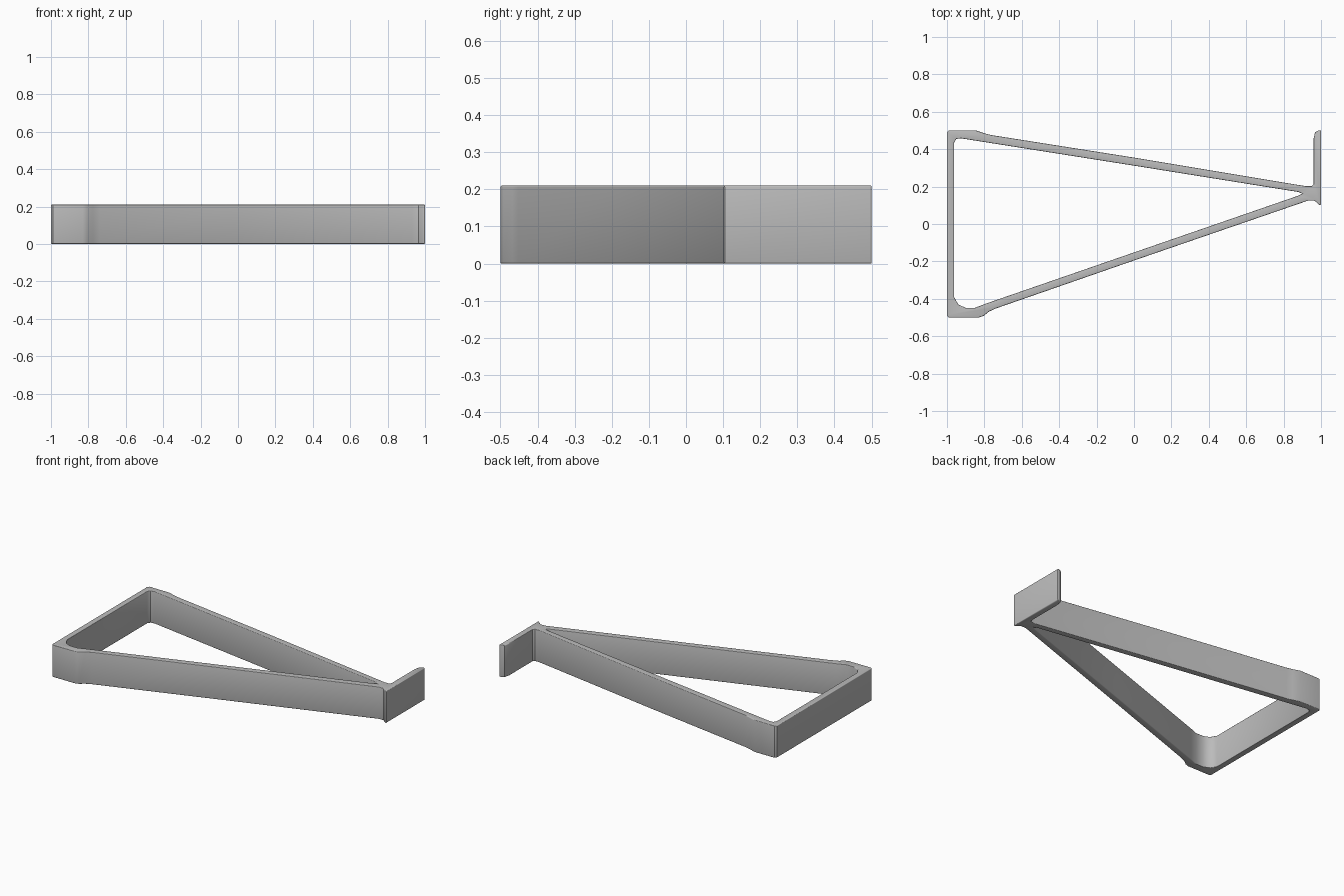
import bpy

cube = bpy.data.objects.get("Cube")
if cube:
    bpy.data.objects.remove(cube, do_unlink=True)

HEIGHT = 0.21
ROUND = 0.012

grey = bpy.data.materials.new("warm_grey")
grey.use_nodes = True
colour = (0.5, 0.5, 0.5, 1)
grey.diffuse_color = colour
grey.node_tree.nodes["Principled BSDF"].inputs["Base Color"].default_value = colour

# Plan of the frame: two struts, a back wall and an end plate
outer = [(-0.99, -0.5), (-0.83, -0.5), (-0.805, -0.492), (-0.775, -0.468), (-0.74, -0.452),
         (0, -0.195), (0.93, 0.125), (0.965, 0.125), (0.993, 0.1), (1, 0.105),
         (1, 0.5), (0.985, 0.5), (0.968, 0.49), (0.961, 0.46),
         (0.961, 0.215), (0.95, 0.202), (0.92, 0.202),
         (0, 0.355), (-0.76, 0.475), (-0.8, 0.485), (-0.845, 0.5), (-0.99, 0.5),
         (-1, 0.49), (-1, -0.49)]
opening = [(-0.962, -0.39), (-0.962, 0.435), (-0.95, 0.455), (-0.925, 0.458),
           (0, 0.312), (0.88, 0.171), (0.9, 0.162), (0.88, 0.152),
           (0, -0.152), (-0.79, -0.425), (-0.85, -0.448), (-0.9, -0.448), (-0.94, -0.43)]

plan = bpy.data.curves.new("bracket_frame", "CURVE")
plan.dimensions = "2D"
plan.fill_mode = "BOTH"
plan.extrude = HEIGHT / 2
for points in (outer, opening):
    spline = plan.splines.new("POLY")
    spline.points.add(len(points) - 1)
    for point, (x, y) in zip(spline.points, points):
        point.co = (x, y, 0, 1)
    spline.use_cyclic_u = True

frame = bpy.data.objects.new("bracket_frame", plan)
bpy.context.collection.objects.link(frame)
frame.location.z = HEIGHT / 2
bpy.ops.object.select_all(action="DESELECT")
frame.select_set(True)
bpy.context.view_layer.objects.active = frame
bpy.ops.object.convert(target="MESH")
frame = bpy.context.object
frame.data.materials.clear()
frame.data.materials.append(grey)

# Join the walls to the caps, then soften the rims
weld = frame.modifiers.new("weld", "WELD")
weld.merge_threshold = 0.0005
rim = frame.modifiers.new("soft_rim", "BEVEL")
rim.width = ROUND
rim.segments = 3
rim.limit_method = "ANGLE"
rim.angle_limit = 1.2
bpy.ops.object.convert(target="MESH")
bpy.ops.object.shade_smooth_by_angle(angle=0.7)
